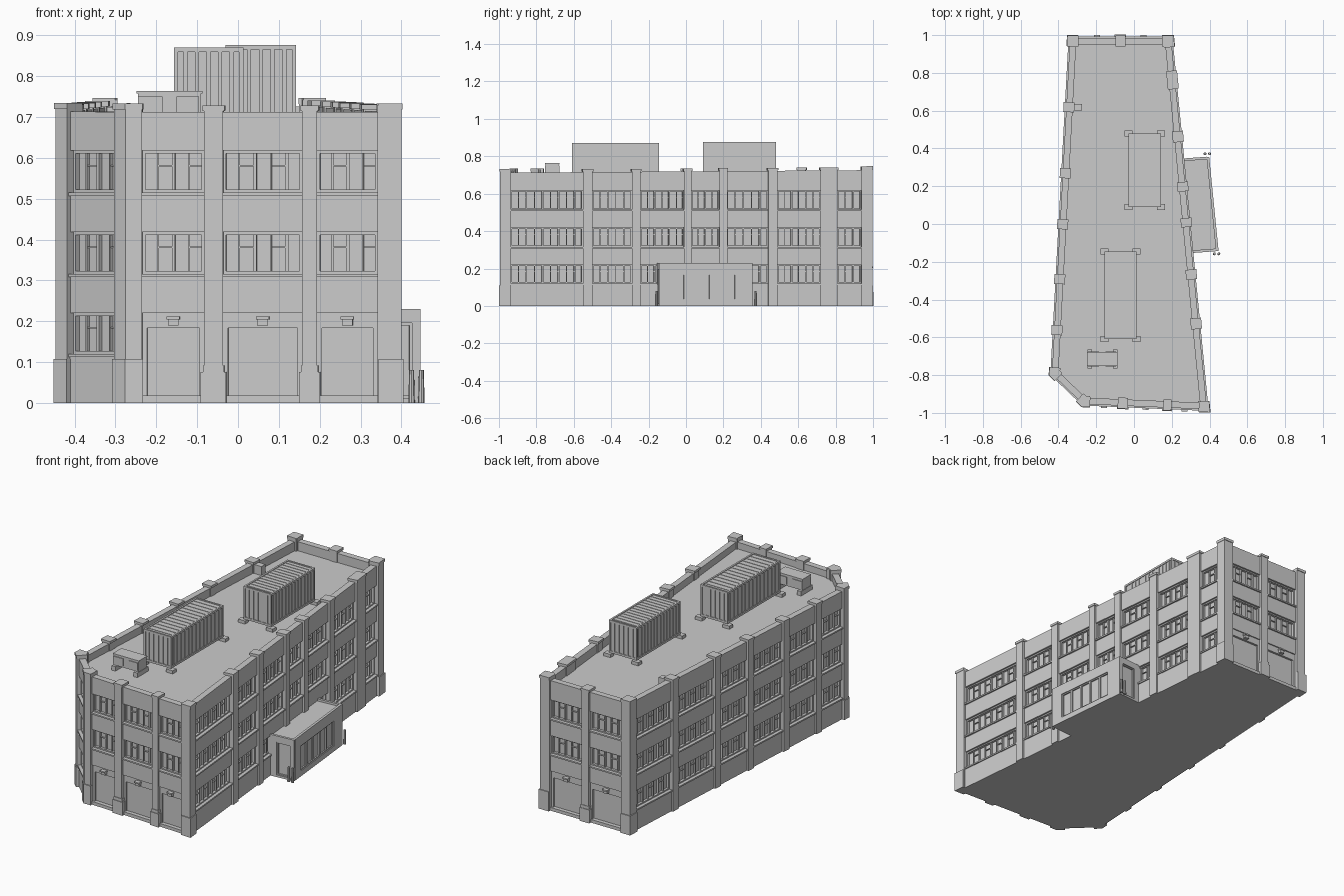
import bpy, bmesh, math
from mathutils import Vector

if "Cube" in bpy.data.objects:
    bpy.data.objects.remove(bpy.data.objects["Cube"])

parts = {}
ROOF = 0.675


def prism(name, pts, z0, z1):
    """Extruded polygon added to the named part."""
    bm = parts.setdefault(name, bmesh.new())
    lo = [bm.verts.new((p[0], p[1], z0)) for p in pts]
    hi = [bm.verts.new((p[0], p[1], z1)) for p in pts]
    bm.faces.new(lo[::-1])
    bm.faces.new(hi)
    for i in range(len(pts)):
        j = (i + 1) % len(pts)
        bm.faces.new((lo[i], lo[j], hi[j], hi[i]))


def block(name, x0, x1, y0, y1, z0, z1):
    prism(name, [(x0, y0), (x1, y0), (x1, y1), (x0, y1)], z0, z1)


def inset(pts, d):
    """Offset a counter-clockwise polygon inwards."""
    out = []
    for i, p in enumerate(pts):
        a = (p - pts[i - 1]).normalized()
        b = (pts[(i + 1) % len(pts)] - p).normalized()
        out.append(p + (b - a) * d / (a.x * b.y - a.y * b.x))
    return out


class Wall:
    """Local frame: u along the wall, d outwards."""
    def __init__(self, p0, p1):
        self.p, self.L = p0, (p1 - p0).length
        self.t = (p1 - p0).normalized()
        self.n = Vector((self.t.y, -self.t.x))

    def box(self, name, u0, u1, d0, d1, z0, z1):
        at = lambda u, d: self.p + self.t * u + self.n * d
        prism(name, [at(u0, d1), at(u1, d1), at(u1, d0), at(u0, d0)], z0, z1)

    def frame(self, name, u0, u1, d0, d1, z0, z1, w):
        self.box(name, u0, u0 + w, d0, d1, z0, z1)
        self.box(name, u1 - w, u1, d0, d1, z0, z1)
        self.box(name, u0 + w, u1 - w, d0, d1, z1 - w, z1)
        self.box(name, u0 + w, u1 - w, d0, d1, z0, z0 + w)

    def window(self, u0, u1, z0, z1):
        self.frame("window_frames", u0, u1, -0.05, -0.022, z0, z1, 0.007)
        n = max(2, round((u1 - u0) / 0.042))
        for i in range(1, n):
            u = u0 + (u1 - u0) * i / n
            w = 0.004 if (i % 2 == 0) else 0.002
            self.box("window_frames", u - w, u + w, -0.05, -0.026, z0, z1)
            if i % 2:
                z = z0 + (z1 - z0) * 0.62
                self.box("window_frames", u, u + (u1 - u0) / n,
                         -0.05, -0.029, z, z + 0.004)
        self.box("window_sills", u0, u1, -0.05, -0.004, z0 - 0.008, z0)

    def garage(self, u0, u1):
        m = 0.012
        self.box("garage_surrounds", u0, u0 + m, -0.05, -0.018, 0, 0.22)
        self.box("garage_surrounds", u1 - m, u1, -0.05, -0.018, 0, 0.22)
        self.box("garage_surrounds", u0 + m, u1 - m, -0.05, -0.018, 0.183, 0.22)
        self.box("garage_doors", u0 + m, u1 - m, -0.05, -0.03, 0.015, 0.183)
        self.box("door_steps", u0, u1, -0.05, -0.008, 0, 0.018)
        c = (u0 + u1) / 2
        self.box("door_lamps", c - 0.016, c + 0.016, -0.03, 0.004, 0.204, 0.212)
        self.box("door_lamps", c - 0.013, c + 0.013, -0.03, -0.002, 0.189, 0.204)


# Footprint, counter-clockwise from the front left
foot = [Vector(p) for p in [(-0.275, -0.965), (0.40, -0.994), (0.207, 0.996),
                            (-0.35, 0.996), (-0.447, -0.80)]]
prism("building_core", inset(foot, 0.036), 0, ROOF)

# Facades: axis used for pillar positions, pillars (centre, width), ground floor type
facades = [
    (0, [(-0.06, 0.046), (0.175, 0.036)], "garage"),
    (1, [(-0.525, 0.05), (-0.265, 0.045), (0.01, 0.04), (0.2, 0.042),
         (0.465, 0.05), (0.765, 0.09)], "window"),
    (0, [(-0.072, 0.045)], "garage"),
    (1, [(0.62, 0.045), (0.27, 0.045), (0.0, 0.045), (-0.29, 0.045), (-0.56, 0.045)], "window"),
    (0, [], "window")]
CW = [0.04, 0.058, 0.058, 0.055, 0.04]
for i, (ax, pillars, ground) in enumerate(facades):
    p0, p1 = foot[i], foot[(i + 1) % 5]
    w = Wall(p0, p1)
    edges = [CW[i]]
    for c, wid in pillars:
        u = w.L * (c - p0[ax]) / (p1[ax] - p0[ax])
        w.box("pillars", u - wid / 2, u + wid / 2, -0.05, 0, 0, 0.722)
        w.box("pillar_caps", u - wid / 2 - .004, u + wid / 2 + .004, -0.055, 0.003, 0.715, 0.728)
        if ground == "garage":
            w.box("pillar_guards", u - wid / 2 - .008, u + wid / 2 + .008, -0.04, 0.006, 0, 0.075)
            w.box("pillar_guards", u - wid / 2 - .003, u + wid / 2 + .003, -0.04, 0.003, 0.075, 0.092)
        edges += [u - wid / 2, u + wid / 2]
    edges.append(w.L - CW[(i + 1) % 5])
    for u0, u1 in zip(edges[::2], edges[1::2]):
        # spandrel bands and parapet
        for z0, z1 in [(0.22, 0.308), (0.418, 0.507)]:
            w.box("spandrels", u0, u1, -0.05, -0.012, z0, z1)
        w.box("parapet", u0, u1, -0.046, -0.012, 0.618, 0.712)
        w.window(u0, u1, 0.515, 0.618)
        w.window(u0, u1, 0.316, 0.418)
        if ground == "garage":
            w.garage(u0, u1)
        else:
            w.box("spandrels", u0, u1, -0.05, -0.010, 0, 0.112)
            w.window(u0, u1, 0.12, 0.22)

# Corner pillars with plinths
for i in range(5):
    for name, grow, extra, z0, z1 in [("corner_pillars", 0, 0, 0, 0.728),
                                      ("corner_plinths", 0.005, 0.004, 0, 0.108),
                                      ("corner_caps", 0.003, 0.003, 0.718, 0.733)]:
        poly, inner = inset(foot, -grow), inset(foot, 0.055)
        p = poly[i]
        a = (p - poly[i - 1]).normalized()
        b = (poly[(i + 1) % 5] - p).normalized()
        c = CW[i] + extra
        na, nb = Vector((-a.y, a.x)), Vector((-b.y, b.x))
        prism(name, [p - a * c, p, p + b * c, p + b * c + nb * 0.055,
                     inner[i], p - a * c + na * 0.055], z0, z1)

# Parapet and pillar tops rise slightly towards the back
for name in ("pillars", "pillar_caps", "corner_pillars", "corner_caps", "parapet"):
    for v in parts[name].verts:
        if v.co.z > 0.7:
            v.co.z += 0.007 * (v.co.y + 1)
block("roof_hatch", -0.34, -0.275, 0.60, 0.635, ROOF, 0.725)


# Rooftop containers with corrugated sides, roof and doors
def container(x0, x1, y0, y1, z1):
    z0 = ROOF + 0.018
    block("container_bodies", x0 + .005, x1 - .005, y0 + .005, y1 - .005, z0, z1 - .004)
    for x in (x0, x1 - 0.01):
        block("container_rails", x, x + 0.01, y0, y1, z1 - 0.011, z1)
        block("container_rails", x, x + 0.01, y0, y1, z0, z0 + 0.012)
    for y in (y0, y1 - 0.01):
        block("container_rails", x0, x1, y, y + 0.01, z1 - 0.011, z1)
        block("container_rails", x0, x1, y, y + 0.01, z0, z0 + 0.012)
        for x in (x0, x1 - 0.01):
            block("container_rails", x, x + 0.01, y, y + 0.01, z0, z1)
    n = 14
    for k in range(1, n):
        y = y0 + (y1 - y0) * k / n
        block("container_ribs", x0 + .002, x1 - .002, y - .006, y + .006, z0 + .012, z1 - .002)
    for k in range(1, 6):
        x = x0 + (x1 - x0) * k / 6
        block("container_ribs", x - .005, x + .005, y0 + .001, y1 - .001, z0 + .012, z1 - .011)
    for x in (x0, x1):
        for y in (y0, y1):
            block("container_feet", x - .021, x + .021, y - .016, y + .016, ROOF, z0)


container(-0.157, 0.013, -0.61, -0.145, 0.870)
container(-0.03, 0.142, 0.09, 0.48, 0.876)

# Small rooftop cooling unit
block("cooling_unit", -0.245, -0.09, -0.75, -0.68, 0.70, 0.757)
block("cooling_unit_lid", -0.248, -0.087, -0.753, -0.677, 0.757, 0.764)
for x in (-0.235, -0.1):
    block("cooling_unit_feet", x - .012, x + .012, -0.765, -0.665, ROOF, 0.70)
    block("cooling_unit_grilles", x - .01 if x < -.2 else x - .05, x + .05 if x < -.2 else x + .005,
          -0.754, -0.676, 0.708, 0.75)

# Entrance annex on the right side
ann = [Vector(p) for p in [(0.29, -0.155), (0.448, -0.143), (0.398, 0.357), (0.235, 0.345)]]
prism("annex_core", inset(ann, 0.012), 0, 0.218)
for k in range(3):
    w = Wall(ann[k], ann[k + 1])
    start = 0.0 if k == 0 else 0.012
    end = w.L if k == 2 else w.L - 0.001
    m0, m1 = (0.055, 0.022) if k == 0 else (0.022, 0.055)
    if k == 1:
        m0, m1 = 0.07, 0.09
    top, bot = (0.17, 0.03) if k == 1 else (0.195, 0.012)
    w.box("annex_walls", start, m0, -0.014, 0, 0, 0.23)
    w.box("annex_walls", w.L - m1, end, -0.014, 0, 0, 0.23)
    w.box("annex_walls", m0, w.L - m1, -0.014, 0, top, 0.23)
    w.box("annex_walls", m0, w.L - m1, -0.014, 0, 0, bot)
    n = 5 if k == 1 else 1
    for j in range(n):
        s = (w.L - m1 - m0) / n
        w.frame("annex_frames", m0 + s * j, m0 + s * (j + 1), -0.014, -0.005, bot, top, 0.006)

# Curved guard bollards at the outer annex corners
for x, y in [(0.437, -0.158), (0.388, 0.372)]:
    for dx in (-0.012, 0.012):
        bm = parts.setdefault("annex_bollards", bmesh.new())
        r = bmesh.ops.create_cone(bm, cap_ends=True, segments=8, radius1=0.008,
                                  radius2=0.006, depth=0.08)
        bmesh.ops.translate(bm, verts=r["verts"], vec=(x + dx, y, 0.04))

# Turn every part into an object
for name, bm in parts.items():
    bmesh.ops.recalc_face_normals(bm, faces=bm.faces)
    me = bpy.data.meshes.new(name)
    bm.to_mesh(me)
    bm.free()
    bpy.context.collection.objects.link(bpy.data.objects.new(name, me))
